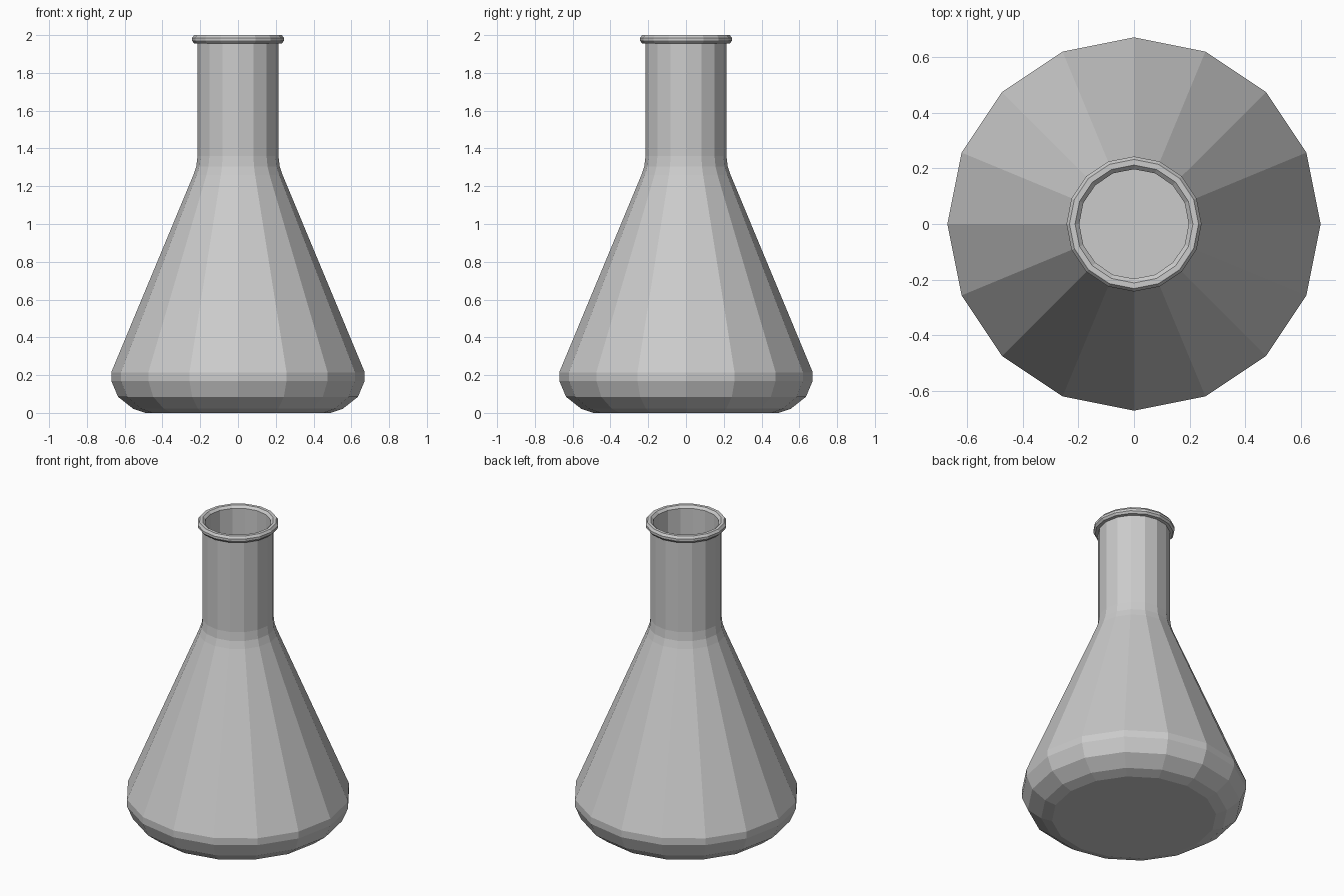
import bpy, bmesh
from math import cos, sin, pi

if "Cube" in bpy.data.objects:
    bpy.data.objects.remove(bpy.data.objects["Cube"])

SIDES = 16


def lathe(name, profile):
    """Revolve an (r, z) profile about z; r = 0 points become poles."""
    bm = bmesh.new()
    rings = []
    for r, z in profile:
        rings.append([bm.verts.new((r * cos(2 * pi * i / SIDES), r * sin(2 * pi * i / SIDES), z))
                      for i in range(SIDES)])
    for a, b in zip(rings, rings[1:]):
        for i in range(SIDES):
            j = (i + 1) % SIDES
            bm.faces.new((a[i], a[j], b[j], b[i]))
    # flat outer base and inner floor
    bm.faces.new(rings[0][::-1])
    bm.faces.new(rings[-1])
    bmesh.ops.recalc_face_normals(bm, faces=bm.faces)
    mesh = bpy.data.meshes.new(name)
    bm.to_mesh(mesh)
    bm.free()
    obj = bpy.data.objects.new(name, mesh)
    bpy.context.collection.objects.link(obj)
    return obj


# Outer wall: rounded base, cone, shoulder and neck
outer = [(0.49, 0.0), (0.555, 0.022), (0.635, 0.085), (0.671, 0.17), (0.671, 0.215),
         (0.236, 1.26), (0.221, 1.305), (0.214, 1.36), (0.214, 1.955)]
# Rolled lip
lip = [(0.233, 1.957), (0.243, 1.97), (0.243, 1.985), (0.232, 2.0), (0.212, 2.0), (0.197, 1.985)]
# Inner wall, from the neck down to the floor
inner = [(0.197, 1.36), (0.204, 1.305), (0.219, 1.255), (0.653, 0.212), (0.653, 0.173),
         (0.622, 0.097), (0.548, 0.038), (0.487, 0.018)]

lathe("flask", outer + lip + inner)
